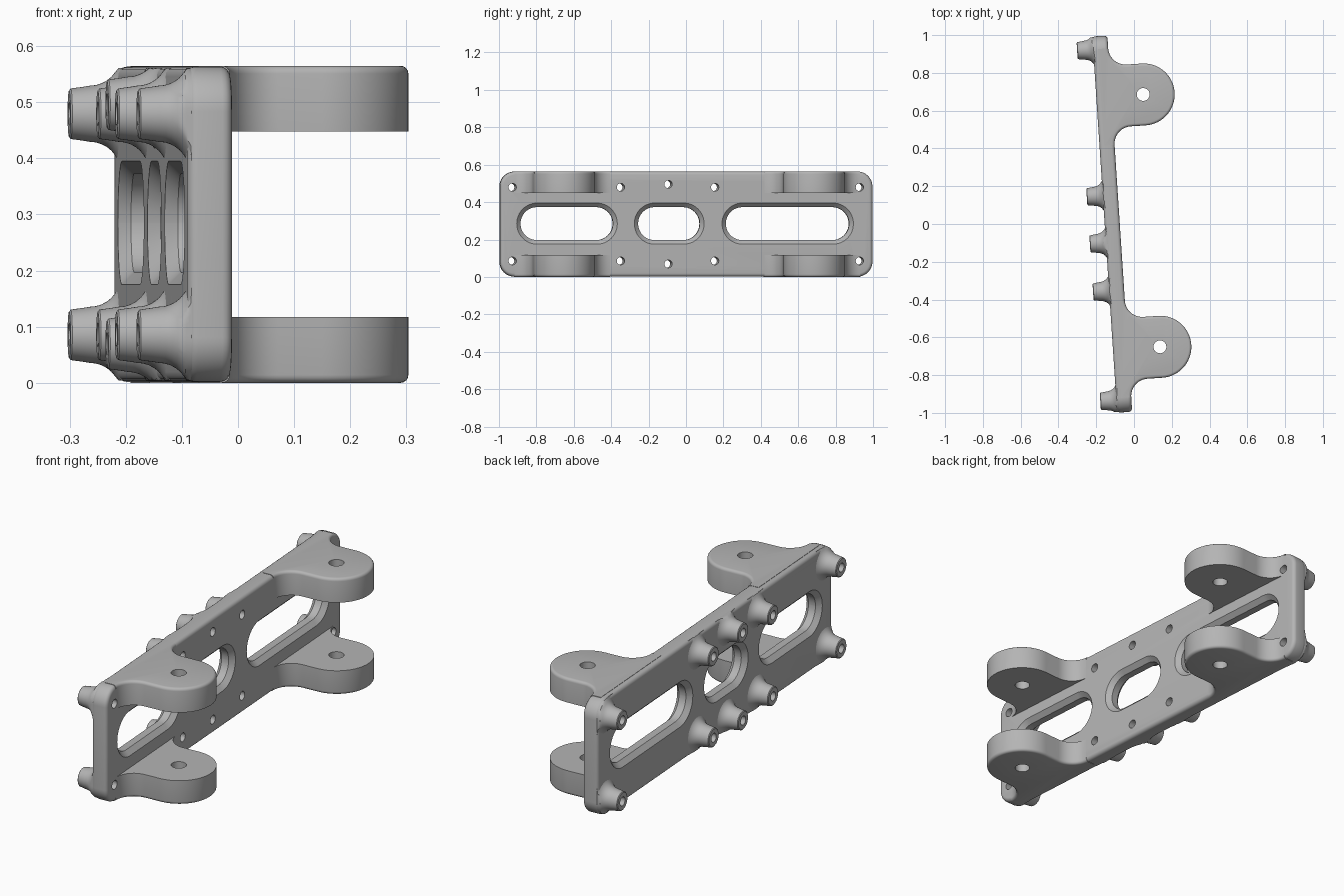
import bpy, bmesh, math
from mathutils import Vector

cube = bpy.data.objects.get("Cube")
if cube:
    bpy.data.objects.remove(cube, do_unlink=True)

TILT = 0.066                      # whole bracket leans about the vertical axis
BACK, FACE, TIP = -0.155, -0.075, -0.24
Y0, Y1, HEIGHT = -0.991, 1.005, 0.565
CORNER = 0.08

grey = bpy.data.materials.new("machined_grey")
grey.use_nodes = True
grey.diffuse_color = (0.46, 0.46, 0.46, 1)
grey.node_tree.nodes["Principled BSDF"].inputs["Base Color"].default_value = (0.46, 0.46, 0.46, 1)


def arc(cx, cy, r, start, end, n=12):
    angles = [math.radians(start + (end - start) * i / n) for i in range(n + 1)]
    return [(cx + r * math.cos(a), cy + r * math.sin(a)) for a in angles]


def rounded_rect(y0, y1, z0, z1, r, grow=0.0):
    pts = []
    for cy, cz, a in ((y1 - r, z1 - r, 0), (y0 + r, z1 - r, 90),
                      (y0 + r, z0 + r, 180), (y1 - r, z0 + r, 270)):
        pts += arc(cy, cz, r + grow, a, a + 90)
    return pts


def loft(bm, rings):
    """Skin a closed solid through matching rings of points."""
    loops = [[bm.verts.new(p) for p in ring] for ring in rings]
    for a, b in zip(loops, loops[1:]):
        for i in range(len(a)):
            j = (i + 1) % len(a)
            bm.faces.new((a[i], a[j], b[j], b[i]))
    bm.faces.new(loops[0][::-1])
    bm.faces.new(loops[-1])


def along_x(pts, x):
    return [(x, y, z) for y, z in pts]


def make(name, bm):
    bmesh.ops.remove_doubles(bm, verts=bm.verts, dist=1e-5)
    bmesh.ops.recalc_face_normals(bm, faces=bm.faces)
    mesh = bpy.data.meshes.new(name)
    bm.to_mesh(mesh)
    bm.free()
    obj = bpy.data.objects.new(name, mesh)
    bpy.context.collection.objects.link(obj)
    mesh.materials.append(grey)
    return obj


def cut(obj, *cutters):
    for c in cutters:
        mod = obj.modifiers.new("cut", 'BOOLEAN')
        mod.operation, mod.solver, mod.object = 'DIFFERENCE', 'EXACT', c
    bpy.context.view_layer.update()
    graph = bpy.context.evaluated_depsgraph_get()
    mesh = bpy.data.meshes.new_from_object(obj.evaluated_get(graph))
    obj.modifiers.clear()
    obj.data = mesh


# Slot cutters, chamfered on both faces of the plate
bm = bmesh.new()
for y0, y1 in ((-0.88, -0.385), (-0.25, 0.08), (0.22, 0.88)):
    rings = []
    for x, grow in ((-0.3, 0.022), (BACK, 0.022), (BACK + 0.022, 0),
                    (FACE - 0.022, 0), (FACE, 0.022), (0, 0.022)):
        rings.append(along_x(rounded_rect(y0, y1, 0.197, 0.373, 0.0875, grow), x))
    loft(bm, rings)
slots = make("slot_cutter", bm)

# Screw positions, mirrored about mid height
screws = []
for y, dz in ((-0.925, 0.197), (-0.345, 0.197), (-0.09, 0.213), (0.16, 0.197), (0.935, 0.197)):
    screws += [(y, HEIGHT / 2 + s * dz) for s in (-1, 1)]

bm = bmesh.new()
for y, z in screws:
    circle = arc(y, z, 0.021, 0, 345, 23)
    loft(bm, [along_x(circle, x) for x in (-0.4, 0.1)])
drills = make("screw_drill", bm)

# Main plate with rounded edges
edge = 0.018
bm = bmesh.new()
rings = []
for i in range(5):
    a = math.radians(90 * i / 4)
    rings.append((BACK + edge * (1 - math.sin(a)), -edge * (1 - math.cos(a))))
rings.reverse()
sides = [(BACK + edge * (1 - math.sin(math.radians(90 - 22.5 * i))),
          -edge * (1 - math.cos(math.radians(90 - 22.5 * i)))) for i in range(5)]
sides += [(BACK + FACE - x, grow) for x, grow in reversed(sides)]
loft(bm, [along_x(rounded_rect(Y0, Y1, 0.0015, HEIGHT - 0.0015, CORNER, g), x) for x, g in sides])
plate = make("slotted_plate", bm)
cut(plate, slots, drills)


# Flared screw bosses, trimmed to the outline of the plate
def trim(y, z):
    limit = CORNER - 0.004
    q = Vector((min(max(y, Y0 + CORNER), Y1 - CORNER), min(max(z, CORNER), HEIGHT - CORNER)))
    d = Vector((y, z)) - q
    if d.length > limit:
        d *= limit / d.length
    return tuple(q + d)


bm = bmesh.new()
flare = [(TIP, 0.041), (TIP + 0.003, 0.045), (-0.215, 0.048)]
flare += [(x, 0.105 - (r - 0)) for x, r in arc(-0.203, 0, 0.055, 90, 0, 8)]
flare += [(-0.12, 0.105)]
for y, z in screws:
    loft(bm, [along_x([trim(*p) for p in arc(y, z, r, 0, 352.5, 47)], x) for x, r in flare])
bosses = make("screw_bosses", bm)
cut(bosses, slots, drills)


# Hinge lugs with filleted roots
def lug_outline(c, grow):
    cx, r, f = 0.0965, 0.164, 0.092
    pts = arc(cx, c, r + grow, -90, 90, 40)
    pts += arc(FACE + f, c + r + f, f - grow, 270, 180)
    pts += [(-0.13, c + r + f), (-0.13, c - r - f)]
    return pts + arc(FACE + f, c - r - f, f - grow, 180, 90)


lugs = []
thick, soft = 0.117, 0.014
for place, c in (("rear", 0.681), ("front", -0.658)):
    bm = bmesh.new()
    loft(bm, [[(x, y, z) for x, y in arc(0.094, c, 0.034, 0, 350, 35)] for z in (-0.1, 0.7)])
    pin = make("pin_drill", bm)
    for level in ("lower", "upper"):
        bm = bmesh.new()
        rings = []
        for i in range(5):
            a = math.radians(22.5 * i)
            rings.append((soft * (1 - math.sin(a)), -soft * (1 - math.cos(a))))
        rings = rings[::-1] + [(thick, 0)]
        layers = []
        for h, grow in rings:
            z = h if level == "lower" else HEIGHT - h
            layers.append([(x, y, z) for x, y in lug_outline(c, grow)])
        loft(bm, layers)
        lug = make(f"{level}_{place}_lug", bm)
        cut(lug, pin, drills)
        lugs.append(lug)
    bpy.data.objects.remove(pin, do_unlink=True)

for helper in (slots, drills):
    bpy.data.objects.remove(helper, do_unlink=True)

# Lean the assembly and shade it smooth
bpy.ops.object.select_all(action='DESELECT')
for obj in [plate, bosses] + lugs:
    obj.rotation_euler.z = TILT
    obj.select_set(True)
bpy.context.view_layer.objects.active = plate
bpy.ops.object.shade_smooth_by_angle(angle=math.radians(32))
